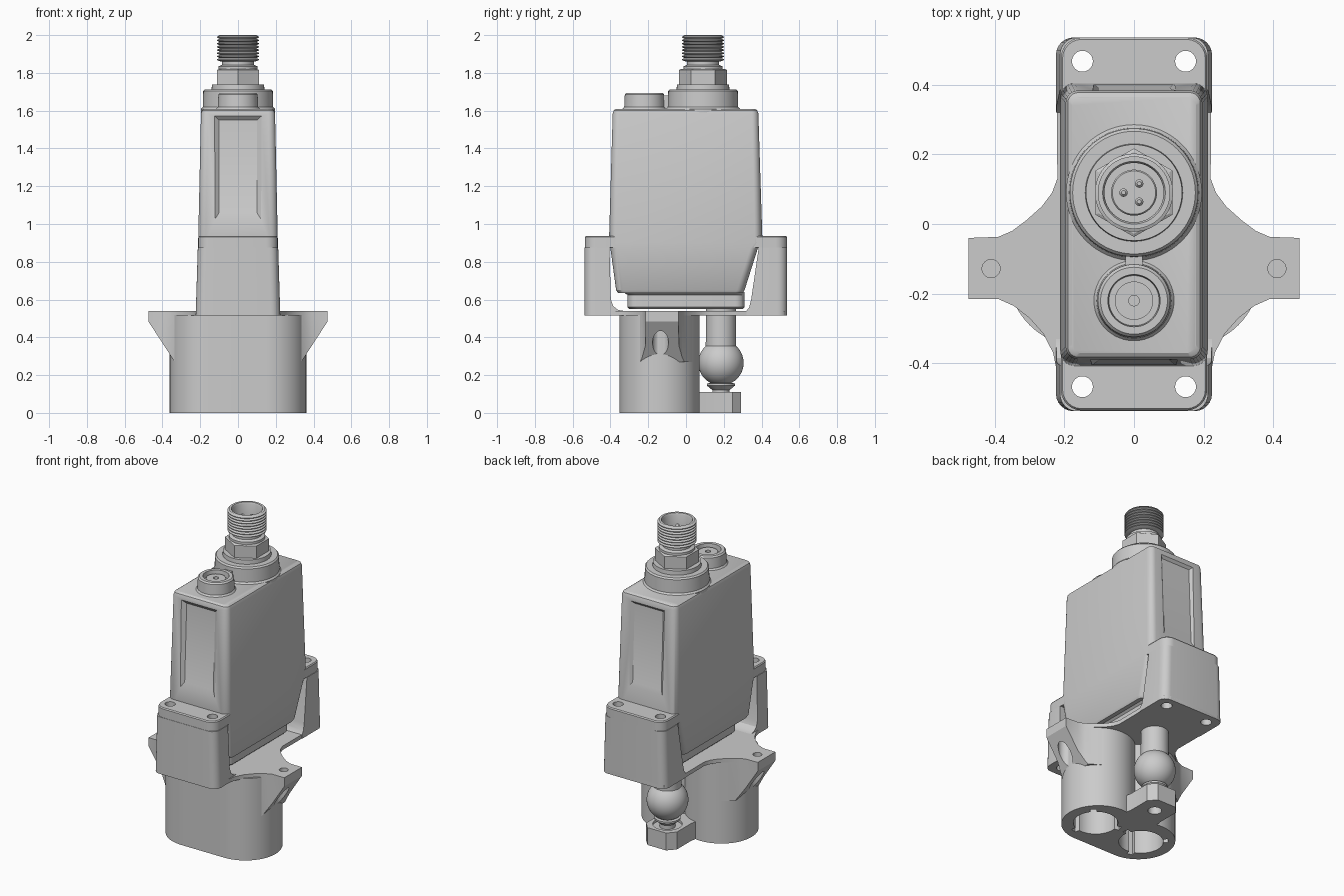
import bpy, bmesh
from math import sin, cos, pi, radians, sqrt
from mathutils import Vector

if "Cube" in bpy.data.objects:
    bpy.data.objects.remove(bpy.data.objects["Cube"])


# ---------- helpers ----------
def make(name, bm):
    bmesh.ops.remove_doubles(bm, verts=bm.verts, dist=1e-5)
    bmesh.ops.recalc_face_normals(bm, faces=bm.faces)
    me = bpy.data.meshes.new(name)
    bm.to_mesh(me)
    bm.free()
    ob = bpy.data.objects.new(name, me)
    bpy.context.collection.objects.link(ob)
    return ob


def activate(ob):
    bpy.ops.object.select_all(action='DESELECT')
    ob.select_set(True)
    bpy.context.view_layer.objects.active = ob


def loft_bm(loops):
    bm = bmesh.new()
    rows = [[bm.verts.new(p) for p in loop] for loop in loops]
    n = len(rows[0])
    for a, b in zip(rows, rows[1:]):
        for i in range(n):
            j = (i + 1) % n
            bm.faces.new((a[i], a[j], b[j], b[i]))
    bm.faces.new(rows[0])
    bm.faces.new(rows[-1])
    return bm


def loft(name, loops):
    return make(name, loft_bm(loops))


def prism(name, pts, z0, z1):
    return loft(name, [[(x, y, z) for x, y in pts] for z in (z0, z1)])


def rrect(hx, y0, y1, r, z, n=6):
    pts = []
    for k, (cx, cy) in enumerate([(hx - r, y1 - r), (r - hx, y1 - r), (r - hx, y0 + r), (hx - r, y0 + r)]):
        for i in range(n + 1):
            a = pi / 2 * (k + i / n)
            pts.append((cx + r * cos(a), cy + r * sin(a), z))
    return pts


def lathe(name, prof, cx=0, cy=0, n=48, phase=0):
    bm = bmesh.new()
    rows = [[bm.verts.new((cx + r * cos(phase + 2 * pi * i / n), cy + r * sin(phase + 2 * pi * i / n), z))
             for i in range(n)] for r, z in prof]
    for a, b in zip(rows, rows[1:]):
        for i in range(n):
            j = (i + 1) % n
            bm.faces.new((a[i], a[j], b[j], b[i]))
    bmesh.ops.dissolve_degenerate(bm, dist=1e-6, edges=bm.edges)
    return make(name, bm)


def cyl(name, x, y, r, z0, z1, n=32):
    return prism(name, [(x + r * cos(2 * pi * i / n), y + r * sin(2 * pi * i / n)) for i in range(n)], z0, z1)


def box(name, x0, x1, y0, y1, z0, z1):
    return prism(name, [(x0, y0), (x1, y0), (x1, y1), (x0, y1)], z0, z1)


def cut(ob, *cutters):
    for c in cutters:
        m = ob.modifiers.new("cut", 'BOOLEAN')
        m.operation, m.solver, m.object = 'DIFFERENCE', 'EXACT', c
        activate(ob)
        bpy.ops.object.modifier_apply(modifier=m.name)
        bpy.data.objects.remove(c)


def mirrored(half):
    return half + [(-x, y) for x, y in reversed(half) if abs(x) > 1e-3]


# ---------- upper housing with recessed end panels ----------
housing = loft("upper_housing", [
    rrect(.190, -.36, .30, .04, .635), rrect(.198, -.37, .31, .04, .65),
    rrect(.212, -.40, .38, .04, .87), rrect(.211, -.408, .405, .04, .90),
    rrect(.196, -.388, .383, .035, 1.585), rrect(.190, -.382, .377, .03, 1.602),
    rrect(.178, -.370, .365, .025, 1.61)])
for s in (-1, 1):
    cut(housing, loft("panel_cutter", [
        [(-.15, s * .425, .98), (.15, s * .425, .98), (.14, s * .40, 1.585), (-.14, s * .40, 1.585)],
        [(-.10, s * .390, 1.06), (.10, s * .390, 1.06), (.10, s * .370, 1.55), (-.10, s * .370, 1.55)]]))
loft("housing_foot", [rrect(.14, -.30, .30, .05, .55), rrect(.15, -.31, .31, .05, .56),
                      rrect(.15, -.31, .31, .05, .625), rrect(.17, -.335, .31, .05, .64)])

# ---------- mounting flange ----------
flange = loft("mounting_flange", [rrect(.21, -.535, .535, .06, z) for z in (.875, .93)]
              + [rrect(.205, -.53, .53, .055, .937)])

# ---------- base plate with side wings ----------
plate_half = [(0, .535), (.18, .535), (.21, .52), (.222, .49), (.22, .13), (.235, .09), (.265, .05), (.31, .01),
              (.35, -.02), (.39, -.037), (.475, -.04), (.475, -.215), (.39, -.215), (.345, -.235), (.30, -.27),
              (.26, -.315), (.232, -.37), (.222, -.42), (.222, -.49), (.21, -.52), (.18, -.535), (0, -.535)]
plate = prism("base_plate", mirrored(plate_half), .515, .54)

# ---------- end posts ----------
profiles = {
    "front_post": [(-.537, .515), (-.537, .875), (-.405, .875), (-.398, .60), (-.385, .565), (-.36, .545),
                   (-.33, .54), (-.33, .515)],
    "back_post": [(.535, .515), (.535, .875), (.385, .875), (.345, .60), (.335, .56), (.32, .54), (.32, .515)]}
posts = []
for name, prof in profiles.items():
    bm = loft_bm([[(x, y, z) for y, z in prof] for x in (-.224, .224)])
    edges = [e for e in bm.edges if all(abs(v.co.y) > .53 for v in e.verts)
             and abs(e.verts[0].co.z - e.verts[1].co.z) > .1]
    bmesh.ops.bevel(bm, geom=edges, offset=.05, segments=6, profile=.5, affect='EDGES')
    for v in bm.verts:
        v.co.x *= 1 - .05 * (v.co.z - .515) / .36
    post = make(name, bm)
    s = -1 if name == "front_post" else 1
    y0, y1 = sorted((s * .30, s * .49))
    cut(post, box("trough_cutter", -.085, .085, y0, y1, .57, .86))
    posts.append((post, s))

# screw holes through flange, posts and plate
for sx in (-1, 1):
    for post, sy in posts:
        for ob, r in ((flange, .03), (post, .032), (plate, .032)):
            cut(ob, cyl("hole_cutter", sx * .148, sy * .467, r, .45, 1.0))
    cut(plate, cyl("hole_cutter", sx * .41, -.128, .026, .45, .6))

# ---------- wing gussets, sloped underneath ----------
wing = [(.27, .035), (.31, .01), (.35, -.02), (.39, -.037), (.475, -.04), (.475, -.215), (.39, -.215),
        (.345, -.235), (.30, -.27), (.27, -.285)]
for s, name in ((-1, "left_gusset"), (1, "right_gusset")):
    bm = loft_bm([[(s * x, y, z) for x, y in wing] for z in (.27, .516)])
    res = bmesh.ops.bisect_plane(bm, geom=bm.verts[:] + bm.edges[:] + bm.faces[:],
                                 plane_co=Vector((s * .475, 0, .485)),
                                 plane_no=Vector((s * .215, 0, -.14)), clear_outer=True)
    bmesh.ops.holes_fill(bm, edges=[e for e in bm.edges if e.is_boundary], sides=0)
    gusset = make(name, bm)
    cut(gusset, cyl("bore_cutter", s * .40, -.135, .042, .2, .513))

# ---------- twin-lobed lower body with keyed bores ----------
lobes = [(.15 + .212 * cos(radians(a)), -.14 + .212 * sin(radians(a))) for a in range(-90, 131, 5)] + [(0, .01)]
body = prism("lower_body", mirrored(lobes), 0, .518)
for s in (-1, 1):
    cut(body, cyl("bore_cutter", s * .17, -.14, .128, -.05, .42, 48))
    for a in (45, 165, 285):
        c, d = cos(radians(a)), sin(radians(a))
        pts = [(s * (.17 + u * c - v * d), -.14 + u * d + v * c)
               for u, v in ((.05, -.018), (.155, -.018), (.155, .018), (.05, .018))]
        cut(body, prism("slot_cutter", pts, -.05, .40))

# ---------- rear foot and ball stem ----------
foot_half = [(0, .292), (.065, .292), (.108, .245), (.108, .10), (.125, .02), (0, -.01)]
foot = prism("rear_foot", mirrored(foot_half), 0, .11)
cut(foot, cyl("hole_cutter", 0, .185, .04, -.05, .07), cyl("seat_cutter", 0, .185, .085, .095, .2))
ball = []
for i in range(17):
    z = .354 - (.354 - .158) * i / 16
    ball.append((sqrt(.12 ** 2 - (z - .265) ** 2), z))
lathe("ball_stem", [(0, .56), (.08, .56)] + ball
      + [(.075, .156), (.075, .145), (.045, .12), (.045, .09), (0, .09)], 0, .185)

# ---------- connector on top ----------
CY = .09
lathe("connector_boss", [(0, 1.59), (.195, 1.59), (.195, 1.61), (.186, 1.62), (.184, 1.703), (.176, 1.712),
                         (.14, 1.712), (.138, 1.738), (0, 1.738)], 0, CY, 64)
lathe("connector_nut", [(0, 1.73), (.127, 1.73), (.127, 1.815), (.118, 1.82), (0, 1.82)], 0, CY, 6, pi / 2)
thread = [(0, 1.81), (.104, 1.81), (.104, 1.835), (.085, 1.842), (.085, 1.86)]
for i in range(8):
    z = 1.862 + i * .017
    thread += [(.098, z), (.112, z + .006), (.112, z + .010), (.098, z + .016)]
lathe("threaded_collar", thread + [(.104, 2.0), (.090, 2.0), (.085, 1.99), (.085, 1.87), (0, 1.87)], 0, CY, 64)
lathe("contact_insert", [(0, 1.86), (.066, 1.86), (.066, 1.91), (.062, 1.915), (0, 1.915)], 0, CY)
for i in range(3):
    a = 2 * pi * i / 3 + pi
    lathe("contact_pin", [(0, 1.90), (.012, 1.90), (.012, 1.95), (.006, 1.958), (0, 1.958)],
          .03 * cos(a), CY + .03 * sin(a), 16)

# ---------- small adjuster boss and rib ----------
lathe("adjuster_boss", [(0, 1.59), (.115, 1.59), (.115, 1.61), (.107, 1.62), (.104, 1.685), (.096, 1.694),
                        (.075, 1.694), (.072, 1.66), (.055, 1.66), (.055, 1.68), (.015, 1.68), (.015, 1.65),
                        (0, 1.65)], 0, -.22)
box("boss_rib", -.025, .025, -.13, -.08, 1.60, 1.68)

# smooth shading with sharp edges kept
for ob in list(bpy.context.scene.objects):
    activate(ob)
    bpy.ops.object.shade_smooth_by_angle(angle=radians(30))
